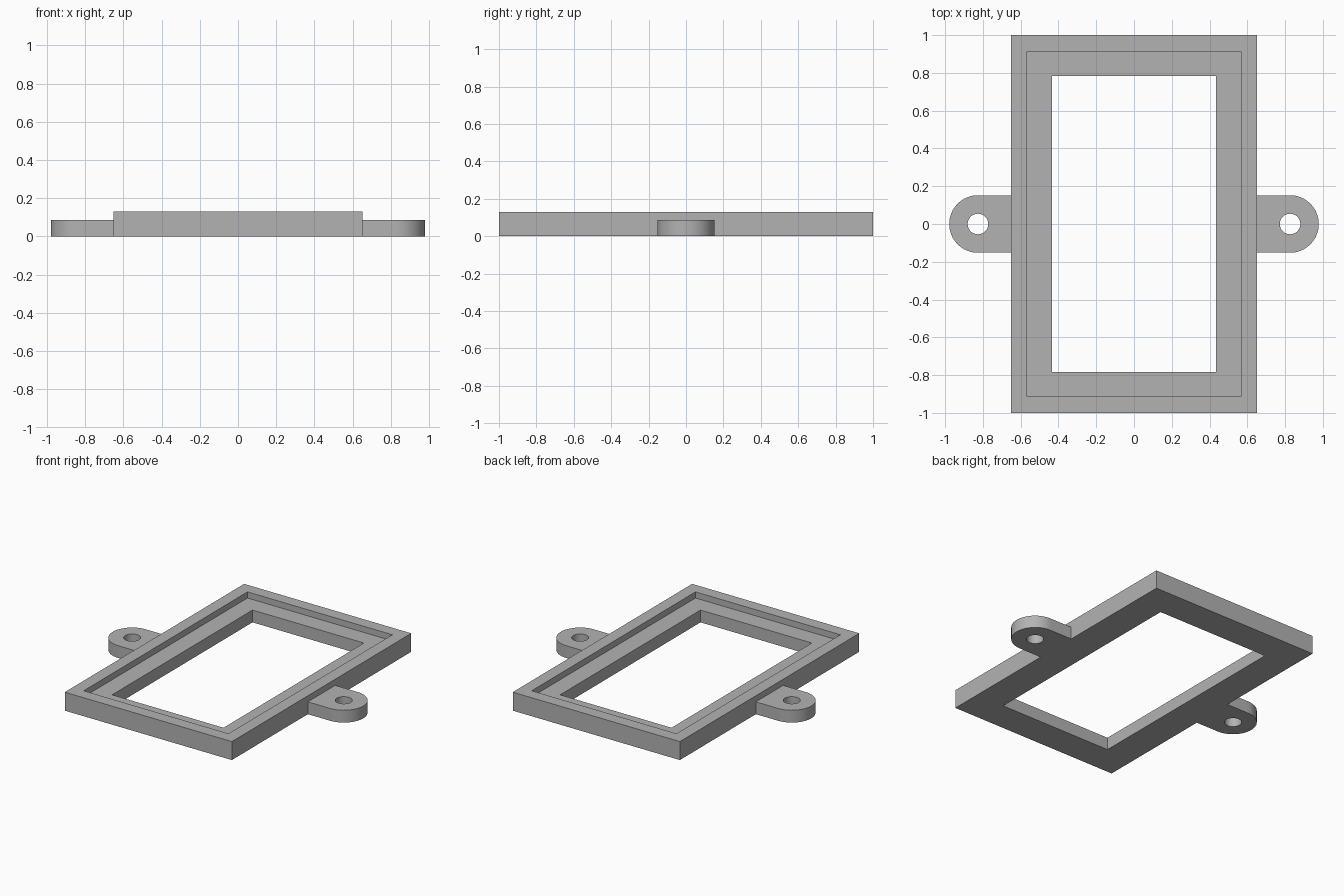
import bpy
import bmesh
import math

cube = bpy.data.objects.get("Cube")
if cube:
    bpy.data.objects.remove(cube, do_unlink=True)

U = 1 / 23            # design unit: the frame is 30 x 46 x 3 units
SEGMENTS = 64

grey = bpy.data.materials.new("plain grey")
grey.use_nodes = True
colour = (0.45, 0.45, 0.45, 1)
grey.diffuse_color = colour
grey.node_tree.nodes["Principled BSDF"].inputs["Base Color"].default_value = colour


def loft_ring(name, loops):
    """Join equal-length point loops into a closed ring-shaped solid."""
    bm = bmesh.new()
    rows = [[bm.verts.new([c * U for c in p]) for p in loop] for loop in loops]
    n = len(rows[0])
    for i, a in enumerate(rows):
        b = rows[(i + 1) % len(rows)]
        for j in range(n):
            k = (j + 1) % n
            bm.faces.new((a[j], a[k], b[k], b[j]))
    bmesh.ops.recalc_face_normals(bm, faces=bm.faces)
    mesh = bpy.data.meshes.new(name)
    bm.to_mesh(mesh)
    bm.free()
    mesh.materials.append(grey)
    mesh.shade_smooth()
    mesh.set_sharp_from_angle(angle=math.radians(30))
    obj = bpy.data.objects.new(name, mesh)
    bpy.context.collection.objects.link(obj)
    return obj


def rectangle(x, y, z):
    return [(-x, -y, z), (x, -y, z), (x, y, z), (-x, y, z)]


# Frame with a stepped recess around the opening: (half width, half length, height)
section = [(15, 23, 0), (15, 23, 3), (13, 21, 3), (13, 21, 2), (10, 18, 2), (10, 18, 0)]
loft_ring("frame", [rectangle(*p) for p in section])


# Mounting tab outline: round outer end, square end against the frame
def tab_outline(side, z):
    points = []
    for i in range(SEGMENTS):
        a = 2 * math.pi * i / SEGMENTS
        c, s = math.cos(a), math.sin(a)
        if c >= 0:
            x, y = 3.5 * c, 3.5 * s
        else:
            m = max(abs(c), abs(s))
            x, y = 4 * c / m, 3.5 * s / m
        points.append((side * (19 + x), side * y, z))
    return points


# Screw hole through the tab
def tab_hole(side, z, radius=1.25):
    angles = [2 * math.pi * i / SEGMENTS for i in range(SEGMENTS)]
    return [(side * (19 + radius * math.cos(a)), side * radius * math.sin(a), z)
            for a in angles]


for name, side in (("left_mounting_tab", 1), ("right_mounting_tab", -1)):
    loft_ring(name, [tab_outline(side, 0), tab_outline(side, 2),
                     tab_hole(side, 2), tab_hole(side, 0)])
